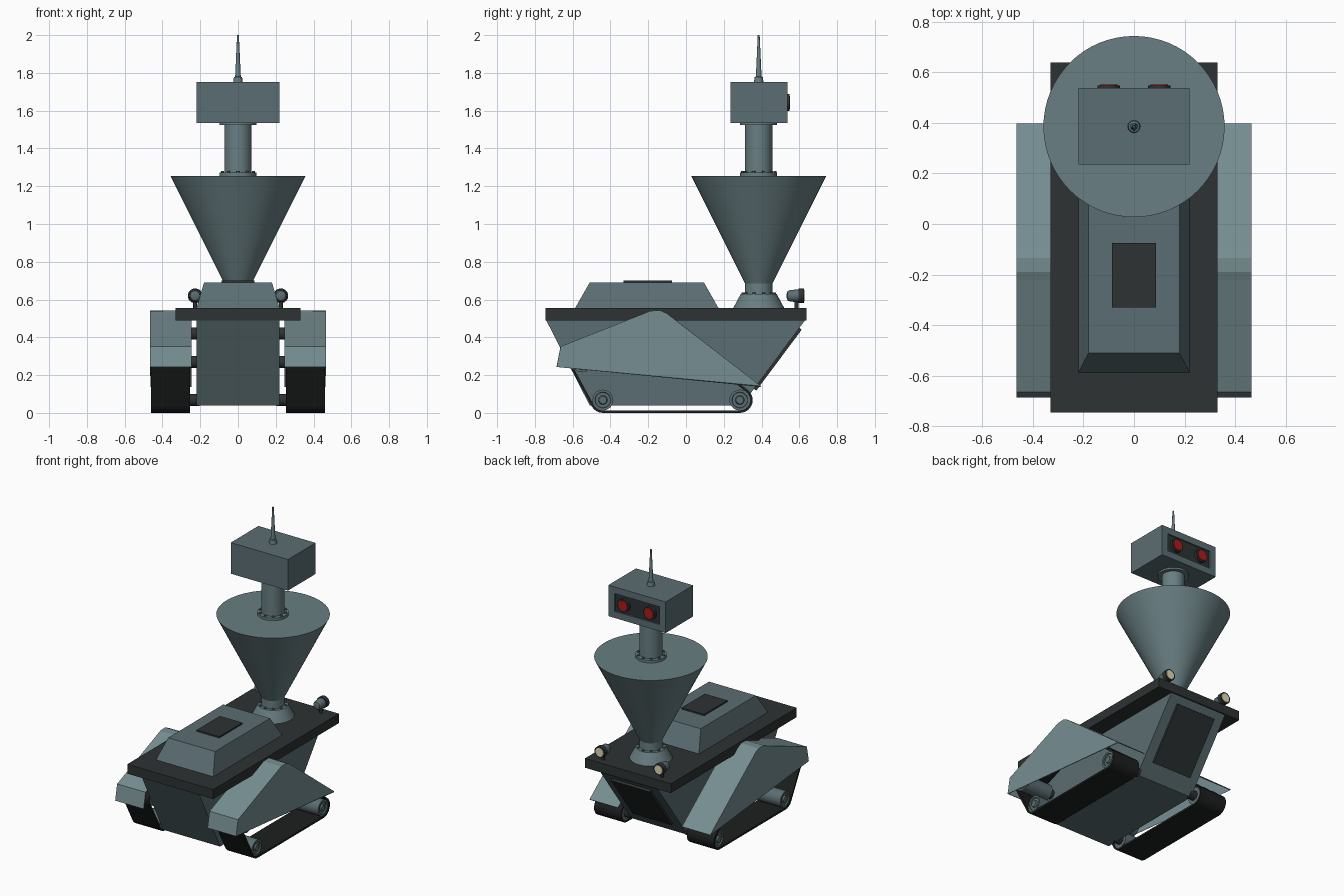
import bpy, bmesh
from math import sin, cos, pi, radians
from mathutils import Matrix, Vector
from mathutils.geometry import convex_hull_2d

if "Cube" in bpy.data.objects:
    bpy.data.objects.remove(bpy.data.objects["Cube"])


def material(name, rgb):
    m = bpy.data.materials.new(name)
    m.diffuse_color = (*rgb, 1)
    m.use_nodes = True
    m.node_tree.nodes["Principled BSDF"].inputs["Base Color"].default_value = m.diffuse_color
    return m


STEEL = material("steel", (0.105, 0.155, 0.17))
PALE = material("pale_steel", (0.18, 0.27, 0.285))
MID = material("mid_steel", (0.14, 0.21, 0.225))
DARK = material("dark_metal", (0.026, 0.032, 0.033))
RUBBER = material("rubber", (0.012, 0.014, 0.014))
RED = material("red_lens", (0.45, 0.01, 0.01))
CREAM = material("cream_lens", (0.75, 0.7, 0.45))


def finish(name, bm, mat, smooth=False):
    bmesh.ops.recalc_face_normals(bm, faces=bm.faces)
    me = bpy.data.meshes.new(name)
    bm.to_mesh(me)
    bm.free()
    me.materials.append(mat)
    if smooth:
        me.shade_smooth()
        me.set_sharp_from_angle(angle=radians(35))
    ob = bpy.data.objects.new(name, me)
    bpy.context.collection.objects.link(ob)
    return ob


def loft(name, rings, mat, smooth=False, close=False):
    """Join rings of points; cap the ends, or close into a loop."""
    bm = bmesh.new()
    vs = [[bm.verts.new(p) for p in r] for r in rings]
    n = len(vs[0])
    pairs = list(zip(vs, vs[1:])) + ([(vs[-1], vs[0])] if close else [])
    for a, b in pairs:
        for i in range(n):
            j = (i + 1) % n
            bm.faces.new((a[i], a[j], b[j], b[i]))
    if not close:
        bm.faces.new(vs[0])
        bm.faces.new(vs[-1])
    return finish(name, bm, mat, smooth)


def rect(x0, x1, y0, y1, z):
    return [(x0, y0, z), (x1, y0, z), (x1, y1, z), (x0, y1, z)]


def box(name, x0, x1, y0, y1, z0, z1, mat):
    return loft(name, [rect(x0, x1, y0, y1, z0), rect(x0, x1, y0, y1, z1)], mat)


def prism(name, profile, x0, x1, mat):
    return loft(name, [[(x, y, z) for y, z in profile] for x in (x0, x1)], mat)


def lathe(name, profile, loc, mat, axis="Z", n=48):
    """Turned part: profile of (radius, height) along the axis."""
    rot = {"Z": Matrix(), "X": Matrix.Rotation(pi / 2, 4, "Y"),
           "Y": Matrix.Rotation(-pi / 2, 4, "X")}[axis]
    rings = [[Vector(loc) + rot @ Vector((r * cos(2 * pi * i / n), r * sin(2 * pi * i / n), h))
              for i in range(n)] for r, h in profile]
    return loft(name, rings, mat, True)


def bolts(name, count, radius, y, z):
    for i in range(count):
        a = 2 * pi * (i + 0.5) / count
        lathe(name, [(0.008, 0), (0.008, 0.008)],
              (radius * cos(a), y + radius * sin(a), z), STEEL, n=8)


# Hull, deck and raised rear housing
prism("hull", [(-0.74, 0.49), (-0.51, 0.04), (0.295, 0.04), (0.63, 0.49)], -0.22, 0.22, STEEL)
box("deck", -0.33, 0.33, -0.745, 0.638, 0.49, 0.555, DARK)
loft("rear_housing", [rect(-0.22, 0.22, -0.587, 0.172, 0.555),
                      rect(-0.18, 0.18, -0.51, 0.095, 0.69)], STEEL)
box("hatch", -0.087, 0.087, -0.33, -0.075, 0.69, 0.70, DARK)
prism("nose_panel", [(0.36, 0.127), (0.372, 0.118), (0.612, 0.44), (0.60, 0.45)], -0.15, 0.15, DARK)

# Waist, funnel torso and neck
CY = 0.385
lathe("waist_base", [(0.135, 0.555), (0.095, 0.63)], (0, CY, 0), MID)
lathe("waist_post", [(0.073, 0.63), (0.073, 0.69)], (0, CY, 0), MID)
bolts("waist_bolt", 10, 0.084, CY, 0.63)
lathe("funnel_torso", [(0.073, 0.685), (0.358, 1.255)], (0, CY, 0), MID, n=64)
lathe("neck", [(0.098, 1.255), (0.098, 1.273), (0.072, 1.273), (0.072, 1.523),
               (0.098, 1.523), (0.098, 1.536)], (0, CY, 0), MID)
bolts("neck_bolt", 10, 0.085, CY, 1.273)

# Head with recessed visor and antenna
bm = bmesh.new()
vs = [[bm.verts.new((x, y, z)) for x, z in
       ((-w, 1.643 - h), (w, 1.643 - h), (w, 1.643 + h), (-w, 1.643 + h))]
      for w, h, y in ((0.22, 0.108, 0.235), (0.22, 0.108, 0.538),
                      (0.172, 0.062, 0.538), (0.172, 0.062, 0.526))]
bm.faces.new(vs[0])
bm.faces.new(vs[-1])
for a, b in zip(vs, vs[1:]):
    for i in range(4):
        bm.faces.new((a[i], a[i - 1], b[i - 1], b[i]))
finish("head", bm, STEEL)
box("visor", -0.172, 0.172, 0.522, 0.529, 1.581, 1.705, DARK)
lathe("antenna", [(0.025, 1.75), (0.022, 1.778), (0.015, 1.78), (0.005, 2.0)], (0, CY, 0), MID, n=24)

for s, side in ((-1, "left"), (1, "right")):
    # Eyes
    lathe(side + "_eye_rim", [(0.045, 0.525), (0.045, 0.548)], (s * 0.1, 0, 1.643), DARK, "Y", 32)
    lathe(side + "_eye_lens", [(0.037, 0.54), (0.034, 0.551)], (s * 0.1, 0, 1.643), RED, "Y", 32)

    # Headlights
    lx = s * 0.227
    lathe(side + "_lamp_body", [(0.012, 0.533), (0.025, 0.538), (0.031, 0.552), (0.033, 0.595)],
          (lx, 0, 0.62), STEEL, "Y", 24)
    lathe(side + "_lamp_rim", [(0.039, 0.595), (0.039, 0.625)], (lx, 0, 0.62), DARK, "Y", 24)
    lathe(side + "_lamp_lens", [(0.032, 0.62), (0.03, 0.627)], (lx, 0, 0.62), CREAM, "Y", 24)
    lathe(side + "_lamp_stem", [(0.01, 0.55), (0.01, 0.6)], (lx, 0.585, 0), DARK, n=12)

    # Rollers and axles
    wheels = [(-0.44, 0.068), (0.285, 0.068), (-0.16, 0.42), (-0.55, 0.27)]
    for y, z in wheels:
        lathe(side + "_axle", [(0.032, -0.03), (0.032, 0.03)], (s * 0.235, y, z), DARK, "X", 24)
        hub = [(0.055, -0.1), (0.055, 0.1), (0.042, 0.1), (0.04, 0.092), (0.024, 0.092), (0.02, 0.102)]
        lathe(side + "_roller", [(r, h * s) for r, h in hub], (s * 0.355, y, z), STEEL, "X", 32)

    # Track belt wrapped round the rollers
    samples = [(c, 2 * pi * k / 24) for c in wheels for k in range(24)]
    ring = lambda r: [(c[0] + r * cos(a), c[1] + r * sin(a)) for c, a in samples]
    outer, inner = ring(0.068), ring(0.055)
    idx = convex_hull_2d([Vector(p) for p in outer])
    loft(side + "_track", [[(s * x, *p[i]) for i in idx] for x, p in
                           ((0.253, outer), (0.46, outer), (0.46, inner), (0.253, inner))],
         RUBBER, close=True)

    # Fender: thin shell open below and towards the hull
    prof = [(-0.683, 0.243), (-0.662, 0.35), (-0.22, 0.525), (-0.19, 0.538),
            (-0.135, 0.54), (-0.1, 0.523), (0.395, 0.14)]
    bm = bmesh.new()
    a, b = [[bm.verts.new((s * x, y, z)) for y, z in prof] for x in (0.246, 0.463)]
    for i in range(len(prof) - 1):
        bm.faces.new((a[i], a[i + 1], b[i + 1], b[i]))
    bm.faces.new(b)
    fender = finish(side + "_fender", bm, PALE)
    mod = fender.modifiers.new("thickness", "SOLIDIFY")
    mod.thickness = 0.006
    mod.offset = 0
